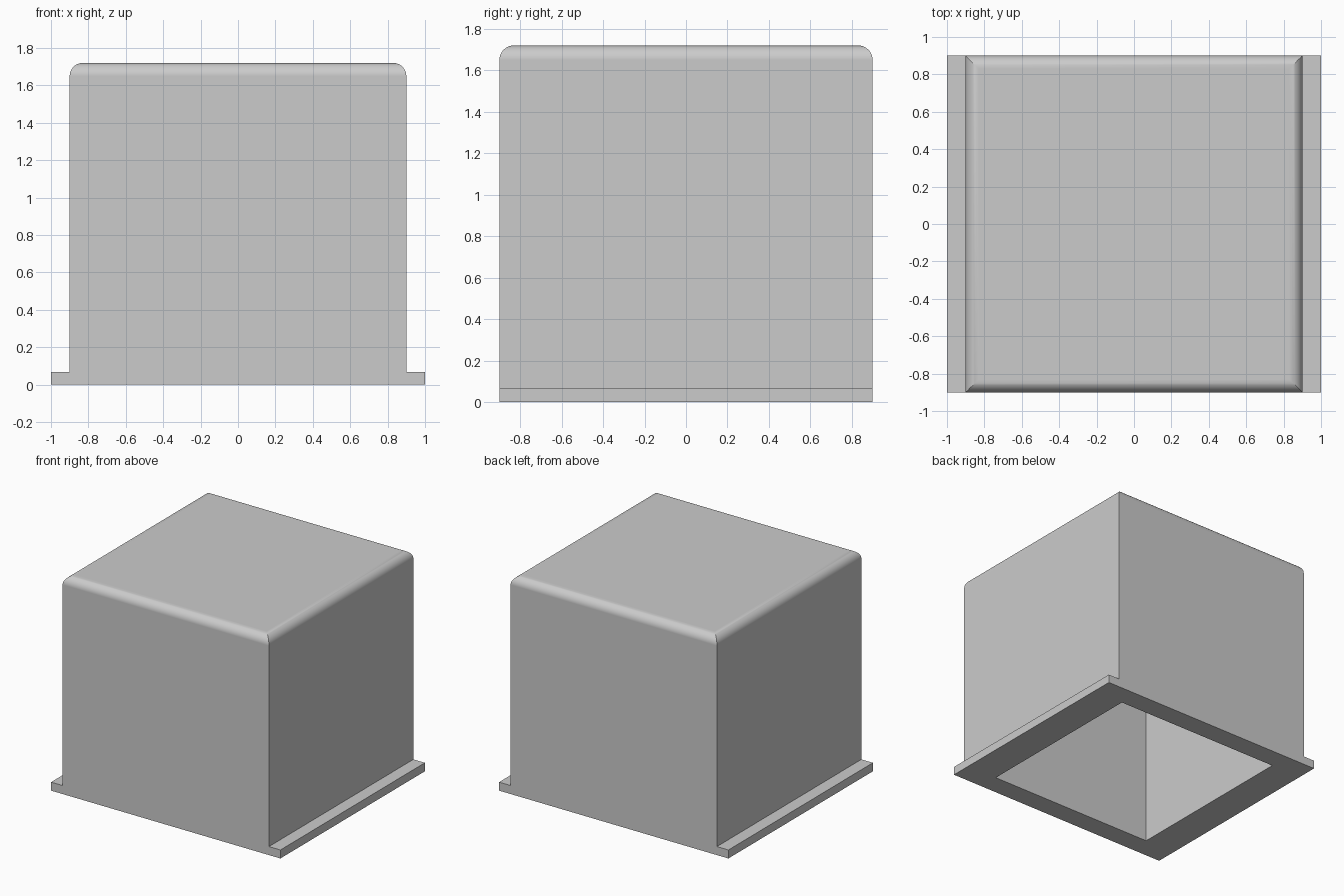
import bpy, bmesh, math
from mathutils import Vector

cube = bpy.data.objects.get("Cube")
if cube:
    bpy.data.objects.remove(cube, do_unlink=True)

HALF, HEIGHT, RADIUS = 0.9, 1.72, 0.07
WALL, FLANGE_W, FLANGE_H = 0.167, 0.1, 0.067
STEPS = 10

grey = bpy.data.materials.new("plain grey")
grey.use_nodes = True
colour = (0.6, 0.6, 0.6, 1)
grey.diffuse_color = colour
grey.node_tree.nodes["Principled BSDF"].inputs["Base Color"].default_value = colour

# Square rings (half width, height): cavity, rim, outer wall, rounded top edge
inner = HALF - WALL
rings = [(inner, HEIGHT - WALL), (inner, 0), (HALF, 0), (HALF, FLANGE_H)]
for i in range(STEPS + 1):
    a = math.pi / 2 * i / STEPS
    rings.append((HALF - RADIUS * (1 - math.cos(a)),
                  HEIGHT - RADIUS * (1 - math.sin(a))))

bm = bmesh.new()
corners = [(-1, -1), (1, -1), (1, 1), (-1, 1)]
loops = [[bm.verts.new((x * h, y * h, z)) for x, y in corners] for h, z in rings]
for low, high in zip(loops, loops[1:]):
    for i in range(4):
        j = (i + 1) % 4
        bm.faces.new((low[i], low[j], high[j], high[i]))
bm.faces.new(loops[0])
bm.faces.new(loops[-1])
bmesh.ops.recalc_face_normals(bm, faces=bm.faces)
bm.normal_update()

# Side flanges: pull the lowest outer bands outwards
bands = [f for f in bm.faces
         if abs(f.normal.x) > 0.99 and abs(f.calc_center_median().x) > HALF - 0.01
         and f.calc_center_median().z < FLANGE_H]
for band in bands:
    out = Vector((math.copysign(FLANGE_W, band.normal.x), 0, 0))
    new = bmesh.ops.extrude_discrete_faces(bm, faces=[band])["faces"]
    bmesh.ops.translate(bm, vec=out, verts=new[0].verts)

# Merge coplanar faces so the front and back stay seamless
bmesh.ops.dissolve_limit(bm, angle_limit=math.radians(1),
                         verts=bm.verts, edges=bm.edges)
bmesh.ops.recalc_face_normals(bm, faces=bm.faces)

mesh = bpy.data.meshes.new("box_cover")
bm.to_mesh(mesh)
bm.free()
mesh.materials.append(grey)
cover = bpy.data.objects.new("box_cover", mesh)
bpy.context.collection.objects.link(cover)

# Smooth rounded edge, flat walls
bpy.ops.object.select_all(action="DESELECT")
cover.select_set(True)
bpy.context.view_layer.objects.active = cover
bpy.ops.object.shade_smooth_by_angle(angle=math.radians(30))
weighted = cover.modifiers.new("flat_walls", "WEIGHTED_NORMAL")
weighted.keep_sharp = True
